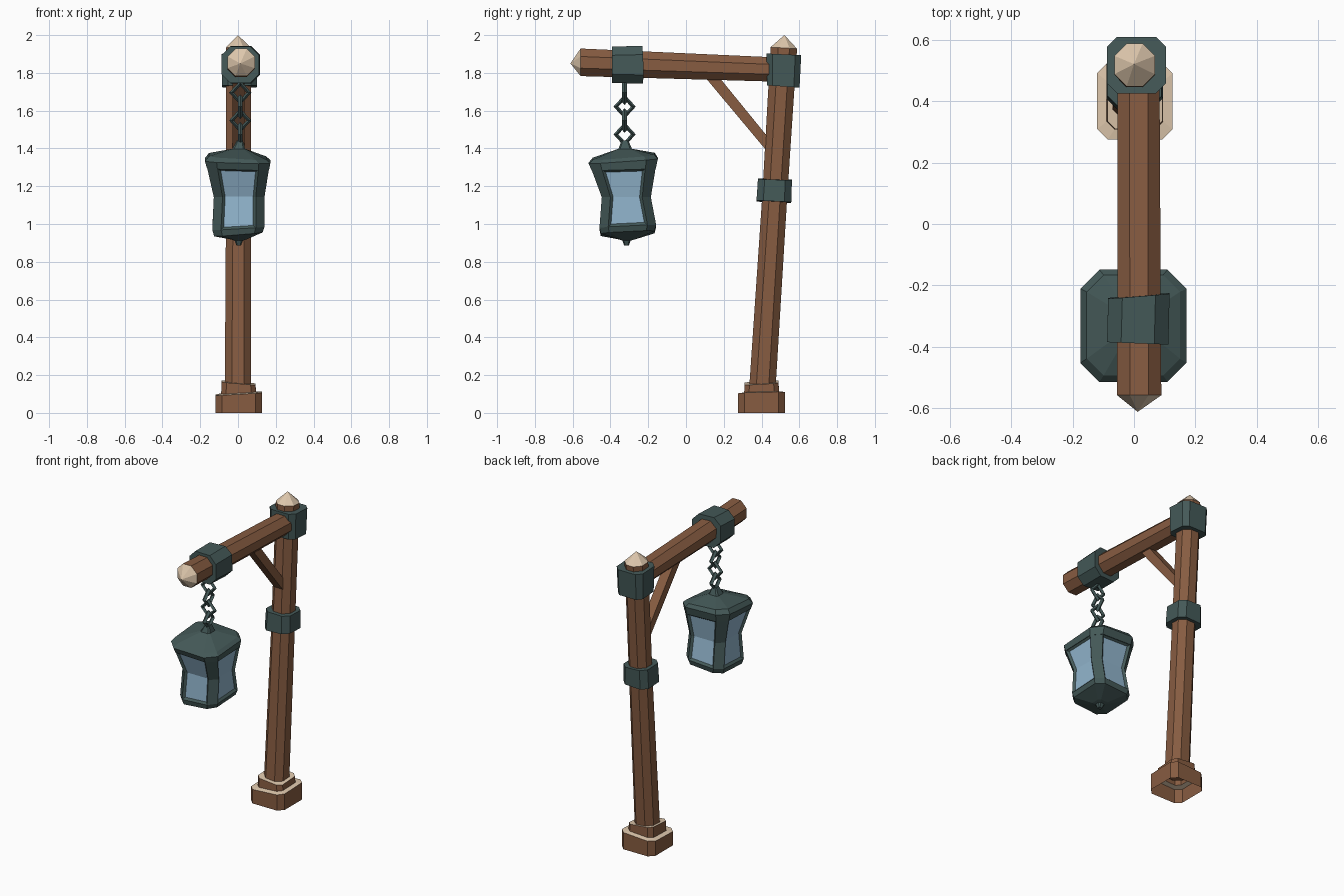
import bpy, bmesh, math
from mathutils import Vector

if "Cube" in bpy.data.objects:
    bpy.data.objects.remove(bpy.data.objects["Cube"])


def material(name, rgb):
    m = bpy.data.materials.new(name)
    m.diffuse_color = (*rgb, 1)
    m.use_nodes = True
    m.node_tree.nodes["Principled BSDF"].inputs["Base Color"].default_value = m.diffuse_color
    return m


WOOD = material("brown wood", (0.242, 0.107, 0.053))
CUT = material("cream cut wood", (0.74, 0.58, 0.42))
IRON = material("dark iron", (0.058, 0.100, 0.097))
GLASS = material("blue glass", (0.29, 0.47, 0.62))


def finish(bm, name, mats):
    bmesh.ops.recalc_face_normals(bm, faces=bm.faces)
    me = bpy.data.meshes.new(name)
    bm.to_mesh(me)
    bm.free()
    for m in mats:
        me.materials.append(m)
    ob = bpy.data.objects.new(name, me)
    bpy.context.collection.objects.link(ob)
    return ob


def ring(bm, c, hu, hv, ch, axis="z", su=0, sv=0):
    """Square outline with cut corners, optionally tilted by slopes su, sv."""
    pts = [(hu, -hv + ch), (hu, hv - ch), (hu - ch, hv), (-hu + ch, hv),
           (-hu, hv - ch), (-hu, -hv + ch), (-hu + ch, -hv), (hu - ch, -hv)]
    out = []
    for u, v in pts:
        w = su * u + sv * v
        off = Vector((u, v, w)) if axis == "z" else Vector((u, w, v))
        out.append(bm.verts.new(Vector(c) + off))
    return out


def loft(bm, rings, axis="z", bands=None, cap0=0, cap1=0):
    """Skin a list of rings; bands and caps give material indices, None = open."""
    rs = [ring(bm, *r[:4], axis, *r[4:]) for r in rings]
    rows = []
    for i, (a, b) in enumerate(zip(rs, rs[1:])):
        row = []
        for k in range(8):
            f = bm.faces.new((a[k], a[(k + 1) % 8], b[(k + 1) % 8], b[k]))
            f.material_index = bands[i] if bands else 0
            row.append(f)
        rows.append(row)
    for r, cap in ((rs[0], cap0), (rs[-1], cap1)):
        if cap is not None:
            bm.faces.new(r).material_index = cap
    return rows


def part(name, rings, mats, axis="z", bands=None, cap0=0, cap1=0):
    bm = bmesh.new()
    loft(bm, rings, axis, bands, cap0, cap1)
    bmesh.ops.remove_doubles(bm, verts=bm.verts, dist=1e-5)
    return finish(bm, name, mats)


# Stepped base, open underneath, with cream upper faces
part("base", [
    ((0.003, 0.40, 0.0), 0.123, 0.125, 0.034),
    ((0.003, 0.40, 0.102), 0.123, 0.125, 0.034, 0.06, 0.03),
    ((0.003, 0.40, 0.107), 0.092, 0.092, 0.026, 0.06, 0.03),
    ((0.003, 0.40, 0.160), 0.090, 0.090, 0.026, -0.09, 0.06),
    ((0.003, 0.40, 0.160), 0.062, 0.062, 0.026, -0.09, 0.06)],
    [WOOD, CUT], bands=[0, 1, 0, 1], cap0=None, cap1=None)

# Leaning post with pointed cream end
part("post", [
    ((0.0, 0.403, 0.11), 0.070, 0.070, 0.037),
    ((0.003, 0.470, 1.15), 0.066, 0.066, 0.037, 0, -0.06),
    ((0.002, 0.518, 1.932), 0.066, 0.070, 0.040, 0, -0.06),
    ((0.0, 0.521, 2.0), 0, 0, 0)],
    [WOOD, CUT], bands=[0, 0, 1], cap1=None)

# Overhanging beam with pointed cream end
part("beam", [
    ((0.015, 0.50, 1.817), 0.068, 0.064, 0.038),
    ((0.017, -0.558, 1.856), 0.072, 0.073, 0.042),
    ((0.012, -0.612, 1.85), 0, 0, 0)],
    [WOOD, CUT], axis="y", bands=[0, 1], cap1=None)

# Iron collars
part("post_top_collar", [
    ((0.008, 0.515, 1.728), 0.092, 0.086, 0.030, 0, -0.07),
    ((0.008, 0.518, 1.898), 0.096, 0.092, 0.032, 0, -0.05)], [IRON])
part("post_middle_collar", [
    ((0.002, 0.465, 1.117), 0.092, 0.092, 0.036, 0.04, -0.05),
    ((0.002, 0.471, 1.237), 0.088, 0.090, 0.036, -0.03, -0.03)], [IRON])
part("beam_collar", [
    ((0.012, -0.389, 1.843), 0.100, 0.096, 0.046, -0.04, 0),
    ((0.016, -0.234, 1.843), 0.100, 0.100, 0.046, 0.08, -0.02)], [IRON], axis="y")

# Diagonal brace
bm = bmesh.new()
prof = [(0.09, 1.79), (0.165, 1.79), (0.45, 1.44), (0.45, 1.36)]
sides = [[bm.verts.new((x, y, z)) for y, z in prof] for x in (-0.028, 0.034)]
for s in sides:
    bm.faces.new(s)
for k in range(4):
    n = (k + 1) % 4
    bm.faces.new((sides[0][k], sides[0][n], sides[1][n], sides[1][k]))
finish(bm, "brace", [WOOD])

# Chain of diamond links, alternately turned
for i in range(4):
    rot = (math.pi / 2, 0, 0) if i % 2 == 0 else (0, math.pi / 2, 0)
    bpy.ops.mesh.primitive_torus_add(
        major_segments=4, minor_segments=4, major_radius=0.046, minor_radius=0.013,
        location=(0.012, -0.325, 1.695 - 0.0735 * i), rotation=rot)
    link = bpy.context.object
    link.name = f"chain_link_{i + 1}"
    link.scale = (1, 1.1, 1) if i % 2 == 0 else (1.1, 1, 1)
    link.data.materials.append(IRON)

# Lantern roof with hanging stub
part("lantern_roof", [
    ((0.0, -0.330, 1.292), 0.164, 0.170, 0.055, -0.03, 0.03),
    ((-0.002, -0.332, 1.335), 0.173, 0.183, 0.062, -0.03, 0.07),
    ((-0.002, -0.330, 1.358), 0.152, 0.164, 0.055, -0.06, 0.08),
    ((0.004, -0.322, 1.398), 0.034, 0.036, 0.010),
    ((0.010, -0.323, 1.442), 0.016, 0.018, 0.006)], [IRON])

# Lantern body: waisted frame with recessed glass in the four flat sides
bm = bmesh.new()
lower, upper = loft(bm, [
    ((0.002, -0.308, 0.982), 0.138, 0.150, 0.046, 0.06, 0.05),
    ((0.006, -0.316, 1.142), 0.134, 0.130, 0.046),
    ((0.0, -0.330, 1.294), 0.163, 0.169, 0.055, -0.03, 0.03)])
bmesh.ops.recalc_face_normals(bm, faces=bm.faces)
for k in (0, 2, 4, 6):
    pane = [lower[k], upper[k]]
    bmesh.ops.inset_region(bm, faces=pane, thickness=0.014, depth=-0.012,
                           use_even_offset=True, use_boundary=True)
    for f in pane:
        f.material_index = 1
finish(bm, "lantern_body", [IRON, GLASS])

# Lantern underside and finial
part("lantern_bottom", [
    ((0.004, -0.315, 0.886), 0.012, 0.012, 0.005),
    ((0.004, -0.315, 0.912), 0.022, 0.022, 0.008),
    ((0.004, -0.312, 0.918), 0.040, 0.040, 0.014),
    ((0.002, -0.309, 0.950), 0.128, 0.142, 0.044, 0.08, 0.05),
    ((0.002, -0.308, 0.982), 0.138, 0.150, 0.046, 0.06, 0.05)], [IRON])
